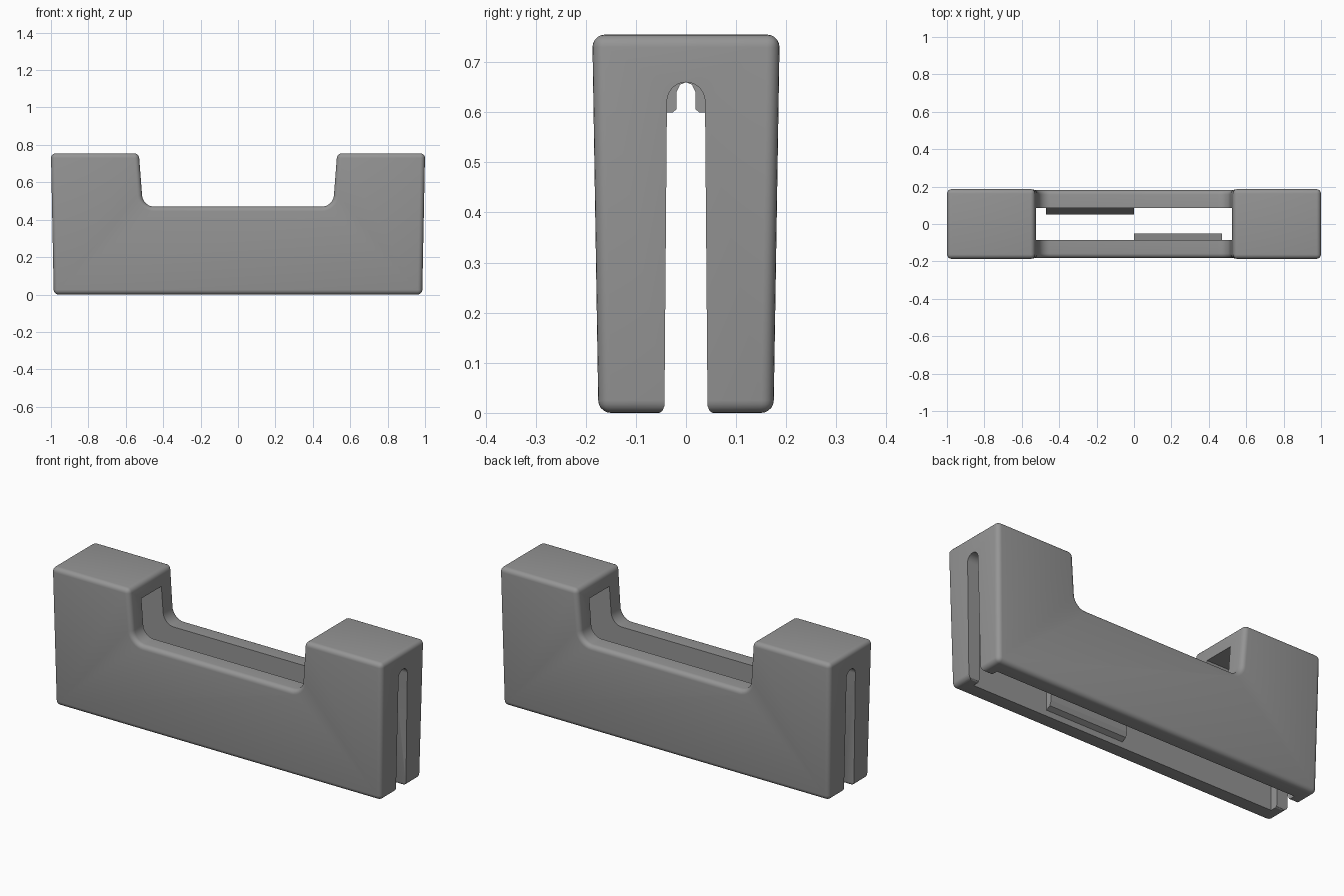
import bpy, bmesh, math

if "Cube" in bpy.data.objects:
    bpy.data.objects.remove(bpy.data.objects["Cube"])

grey = bpy.data.materials.new("dark_grey")
grey.diffuse_color = (0.3, 0.3, 0.3, 1)
grey.use_nodes = True
grey.node_tree.nodes["Principled BSDF"].inputs["Base Color"].default_value = grey.diffuse_color


def prism(name, pts, a, b, axis):
    """Extrude a 2D outline from a to b; axis 'y' uses (x,z), axis 'x' uses (y,z)."""
    def place(p, t):
        return (p[0], t, p[1]) if axis == 'y' else (t, p[0], p[1])
    bm = bmesh.new()
    lo = [bm.verts.new(place(p, a)) for p in pts]
    hi = [bm.verts.new(place(p, b)) for p in pts]
    bm.faces.new(lo)
    bm.faces.new(hi[::-1])
    n = len(pts)
    for i in range(n):
        j = (i + 1) % n
        bm.faces.new((lo[j], lo[i], hi[i], hi[j]))
    bmesh.ops.recalc_face_normals(bm, faces=bm.faces)
    me = bpy.data.meshes.new(name)
    bm.to_mesh(me)
    bm.free()
    me.materials.append(grey)
    ob = bpy.data.objects.new(name, me)
    bpy.context.collection.objects.link(ob)
    return ob


def arc(cx, cz, r, a0, a1, n):
    return [(cx + r * math.cos(math.radians(a0 + (a1 - a0) * i / n)),
             cz + r * math.sin(math.radians(a0 + (a1 - a0) * i / n)))
            for i in range(n + 1)]


# Body: U-shaped side outline with filleted notch, tapering slightly downward
H = 0.755
right = [(0.985, 0), (1.0, H), (0.53, H)]
right += arc(0.448, 0.535, 0.065, -5, -90, 8)
outline = right + [(-x, z) for x, z in reversed(right)]
body = prism("body_shell", outline, -0.187, 0.187, 'y')
for v in body.data.vertices:
    v.co.y *= 0.935 + 0.065 * v.co.z / H
bev = body.modifiers.new("round_edges", 'BEVEL')
bev.width = 0.025
bev.segments = 5
bev.limit_method = 'ANGLE'
bev.angle_limit = math.radians(30)

# Inner cavity, open at the bottom and into the notch
cavity = prism("cavity_cutter", [(-0.086, -0.1), (0.086, -0.1), (0.086, 0.672),
                                 (-0.086, 0.672)], -0.92, 0.92, 'x')
# Arched slot through both ends, with eased lower edges
flare = [(0.053, -0.1), (0.053, 0.0), (0.047, 0.004), (0.043, 0.014)]
slot = prism("slot_cutter", [(-y, z) for y, z in reversed(flare)] + flare
             + arc(0, 0.622, 0.038, 0, 180, 12), -1.2, 1.2, 'x')
for cutter in (cavity, slot):
    cut = body.modifiers.new(cutter.name, 'BOOLEAN')
    cut.operation = 'DIFFERENCE'
    cut.solver = 'EXACT'
    cut.object = cutter
    cutter.hide_render = True

bpy.context.view_layer.objects.active = body
body.select_set(True)
for m in list(body.modifiers):
    bpy.ops.object.modifier_apply(modifier=m.name)
bpy.data.objects.remove(cavity)
bpy.data.objects.remove(slot)
bpy.ops.object.shade_smooth_by_angle(angle=math.radians(30))
body.select_set(False)

# Snap ridges low on the inner walls, half length each, rotated copies
for s, label in ((1, "back"), (-1, "front")):
    pts = [(0.09, 0.2), (0.05, 0.1), (0.05, 0.07), (0.06, 0.045), (0.09, 0.03)]
    prism("snap_ridge_" + label, [(s * y, z) for y, z in pts],
          -s * 0.47, 0, 'x')

# Small guide lugs beside the top of the slot, inside each end
for sx in (-1, 1):
    for sy in (-1, 1):
        pts = [(0.09, 0.675), (0.0, 0.675), (0.0, 0.66), (0.012, 0.655),
               (0.019, 0.64), (0.019, 0.606), (0.026, 0.6), (0.09, 0.6)]
        prism("guide_lug", [(sy * y, z) for y, z in pts],
              sx * 0.87, sx * 0.925, 'x')
